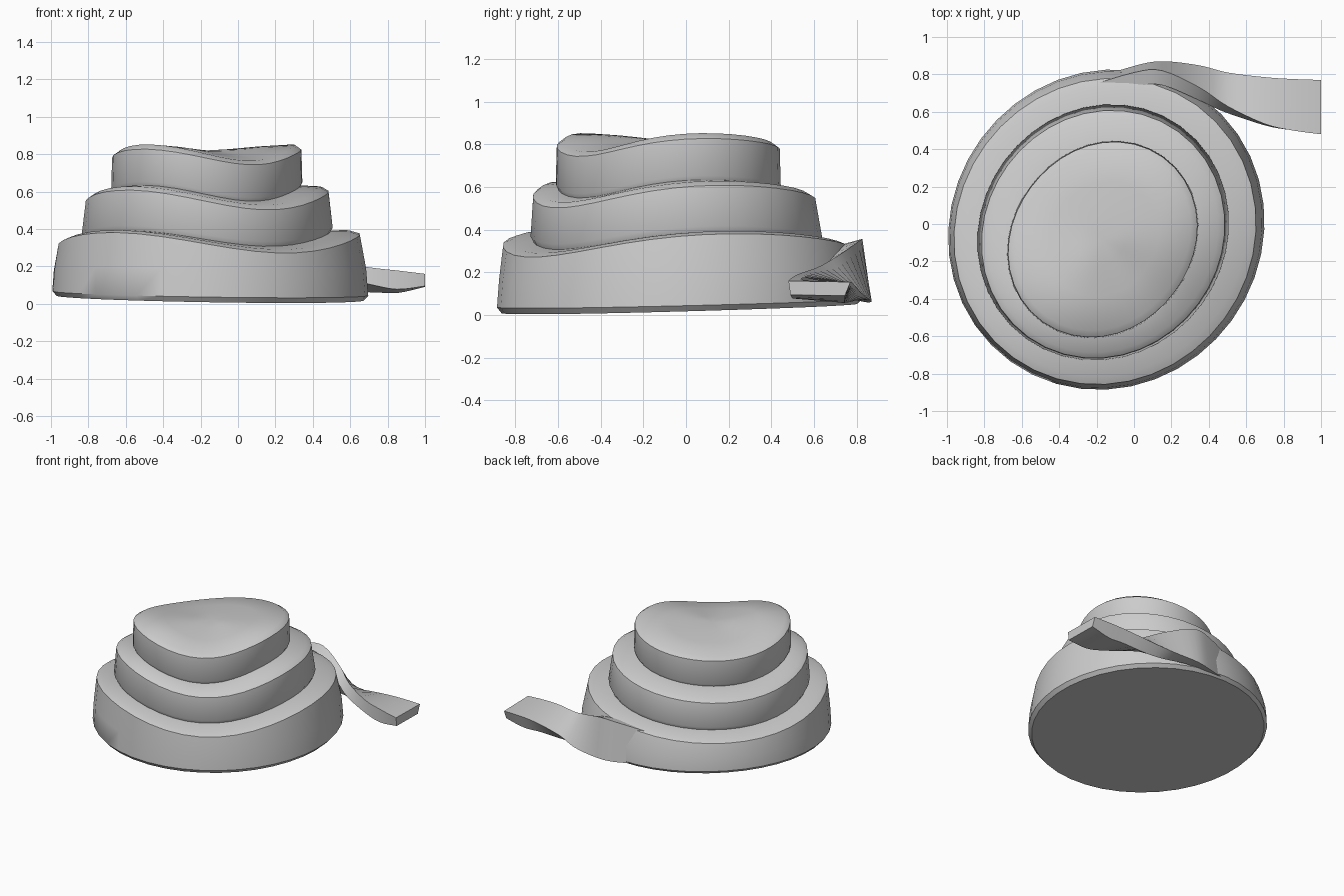
import bpy, bmesh
from math import cos, sin, pi, radians
from mathutils import Vector

if "Cube" in bpy.data.objects:
    bpy.data.objects.remove(bpy.data.objects["Cube"])

SEG = 40


def finish(bm, name, angle=42):
    bmesh.ops.recalc_face_normals(bm, faces=bm.faces)
    me = bpy.data.meshes.new(name)
    bm.to_mesh(me)
    bm.free()
    ob = bpy.data.objects.new(name, me)
    bpy.context.collection.objects.link(ob)
    bpy.ops.object.select_all(action='DESELECT')
    ob.select_set(True)
    bpy.context.view_layer.objects.active = ob
    bpy.ops.object.shade_smooth_by_angle(angle=radians(angle))
    return ob


def ring(bm, cx, cy, r, skew, z, wave=0.0, tilt=0.0):
    # slightly oval ring whose height follows an uneven saddle wave plus a tilt
    vs = []
    for i in range(SEG):
        t = 2 * pi * i / SEG
        rr = r + skew * cos(2 * (t - radians(52)))
        phase = radians(38 - 18 * cos(t - radians(8)))
        h = z + wave * cos(2 * (t - phase)) + tilt * cos(t - radians(122))
        vs.append(bm.verts.new((cx + rr * cos(t), cy + rr * sin(t), h)))
    return vs


def loft(name, rings, cap_bottom=None, cap_top=None):
    bm = bmesh.new()
    loops = [ring(bm, *r) for r in rings]
    for a, b in zip(loops, loops[1:]):
        for i in range(SEG):
            j = (i + 1) % SEG
            bm.faces.new((a[i], a[j], b[j], b[i]))
    for loop, c in ((loops[0], cap_bottom), (loops[-1], cap_top)):
        if c:
            v = bm.verts.new(c)
            for i in range(SEG):
                bm.faces.new((loop[i], loop[(i + 1) % SEG], v))
    return finish(bm, name)


# Three stacked coils: (cx, cy, radius, skew, z, wave, tilt)
loft("bottom_coil", [
    (-0.15, -0.03, 0.828, 0.022, 0.031, 0, 0.027),
    (-0.148, -0.03, 0.850, 0.022, 0.056, 0, 0.024),
    (-0.15, -0.03, 0.840, 0.022, 0.180, 0.02, 0.01),
    (-0.155, -0.04, 0.812, 0.022, 0.326, 0.055, 0),
    (-0.16, -0.04, 0.770, 0.022, 0.342, 0.052, 0),
    (-0.165, -0.04, 0.660, 0.025, 0.350, 0.042, 0),
], cap_bottom=(-0.15, -0.03, 0.031))

loft("middle_coil", [
    (-0.165, -0.045, 0.660, 0.025, 0.342, 0.042, 0),
    (-0.165, -0.045, 0.677, 0.025, 0.375, 0.043, 0),
    (-0.165, -0.055, 0.655, 0.025, 0.555, 0.053, 0),
    (-0.165, -0.06, 0.620, 0.025, 0.578, 0.05, 0),
    (-0.167, -0.08, 0.500, 0.035, 0.592, 0.042, 0),
])

loft("top_coil", [
    (-0.167, -0.083, 0.502, 0.035, 0.585, 0.042, 0),
    (-0.167, -0.083, 0.515, 0.035, 0.610, 0.043, 0),
    (-0.167, -0.083, 0.510, 0.035, 0.785, 0.042, 0),
    (-0.167, -0.083, 0.475, 0.035, 0.808, 0.044, 0),
    (-0.167, -0.083, 0.300, 0.02, 0.816, 0.026, 0),
    (-0.167, -0.083, 0.130, 0.01, 0.820, 0.007, 0),
], cap_top=(-0.167, -0.083, 0.820))

# Twisting loose end: (x, outer edge y z, inner edge y z, thickness)
sections = [
    (-0.25, 0.765, 0.08, 0.735, 0.30, 0.08),
    (0.00, 0.845, 0.06, 0.81, 0.345, 0.08),
    (0.15, 0.870, 0.065, 0.82, 0.353, 0.08),
    (0.35, 0.848, 0.08, 0.73, 0.29, 0.085),
    (0.50, 0.81, 0.115, 0.63, 0.23, 0.085),
    (0.70, 0.785, 0.145, 0.535, 0.195, 0.09),
    (0.85, 0.775, 0.155, 0.50, 0.178, 0.10),
    (1.00, 0.77, 0.155, 0.48, 0.16, 0.065),
]


def smooth_path(rows, steps):
    # Catmull-Rom interpolation of the sections
    rows = [Vector(r) for r in rows]
    n = len(rows)
    out = []
    for i in range(n - 1):
        p0, p1, p2, p3 = rows[max(i - 1, 0)], rows[i], rows[i + 1], rows[min(i + 2, n - 1)]
        for k in range(steps):
            t = k / steps
            out.append(0.5 * (2 * p1 + (p2 - p0) * t + (2 * p0 - 5 * p1 + 4 * p2 - p3) * t ** 2
                              + (3 * p1 - p0 - 3 * p2 + p3) * t ** 3))
    return out + [rows[-1]]


bm = bmesh.new()
loops = []
for x, ay, az, by, bz, t in smooth_path(sections, 4):
    a, b = Vector((x, ay, az)), Vector((x, by, bz))
    d = (b - a).normalized()
    n = Vector((0, -d.z, d.y)) * t
    corners = (a, b, b + n - d * 0.01, a + n + d * 0.025)
    loops.append([bm.verts.new(c) for c in corners])
for p, q in zip(loops, loops[1:]):
    for i in range(4):
        j = (i + 1) % 4
        bm.faces.new((p[i], p[j], q[j], q[i]))
bm.faces.new(loops[0])
bm.faces.new(loops[-1])
finish(bm, "loose_end")
